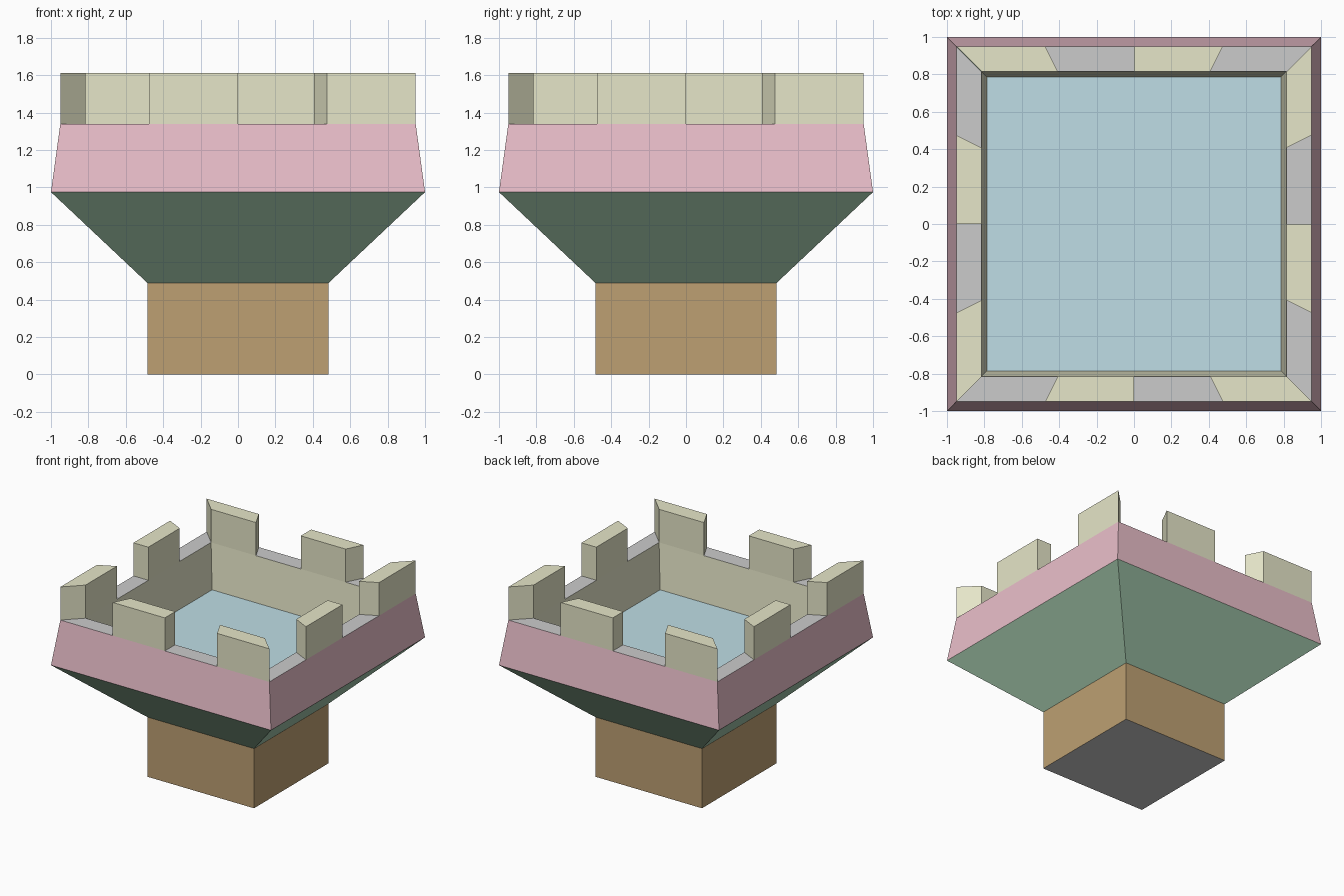
import bpy, bmesh
from mathutils import Matrix
from math import pi

if "Cube" in bpy.data.objects:
    bpy.data.objects.remove(bpy.data.objects["Cube"])


def material(name, rgb):
    m = bpy.data.materials.new(name)
    m.diffuse_color = (*rgb, 1)
    m.use_nodes = True
    m.node_tree.nodes["Principled BSDF"].inputs["Base Color"].default_value = m.diffuse_color
    return m


brown = material("brown", (0.51, 0.35, 0.17))
green = material("green", (0.40, 0.63, 0.45))
pink = material("pink", (0.82, 0.52, 0.59))
cream = material("cream", (0.79, 0.79, 0.58))
blue = material("blue", (0.52, 0.73, 0.79))


def make(name, quads, mat=None):
    bm = bmesh.new()
    for q in quads:
        bm.faces.new([bm.verts.new(p) for p in q])
    bmesh.ops.remove_doubles(bm, verts=bm.verts, dist=1e-5)
    me = bpy.data.meshes.new(name)
    bm.to_mesh(me)
    bm.free()
    ob = bpy.data.objects.new(name, me)
    bpy.context.collection.objects.link(ob)
    if mat:
        me.materials.append(mat)
    return ob


def square(h, z):
    return [(-h, -h, z), (h, -h, z), (h, h, z), (-h, h, z)]


def band(h0, z0, h1, z1):
    """Four-sided wall between two squares, facing outward when z1 > z0."""
    a, b = square(h0, z0), square(h1, z1)
    return [(a[i], a[(i + 1) % 4], b[(i + 1) % 4], b[i]) for i in range(4)]


POST, WIDE, OUT, INN, FLOOR = 0.485, 1.0, 0.95, 0.815, 0.785
Z_POST, Z_WIDE, Z_FLOOR, Z_RIM, Z_TOP = 0.49, 0.975, 0.97, 1.34, 1.612

# Tower shell from the ground up
make("post_underside", [square(POST, 0)[::-1]])
make("post", band(POST, 0, POST, Z_POST), brown)
make("flared_support", band(POST, Z_POST, WIDE, Z_WIDE), green)
make("parapet_outer_wall", band(WIDE, Z_WIDE, OUT, Z_RIM), pink)

# Recessed platform
make("parapet_inner_wall", band(INN, Z_RIM, FLOOR, Z_FLOOR), cream)
make("platform_floor", [square(FLOOR, Z_FLOOR)], blue)


# Rim: each side has four equal segments, alternately gap and merlon
def segment(i, z):
    t0, t1 = -1 + i / 2, -1 + (i + 1) / 2
    return [(t0 * OUT, -OUT, z), (t1 * OUT, -OUT, z),
            (t1 * INN, -INN, z), (t0 * INN, -INN, z)]


for side in range(4):
    turn = Matrix.Rotation(side * pi / 2, 4, 'Z')
    for i in range(4):
        if i % 2:
            lo, hi = segment(i, Z_RIM), segment(i, Z_TOP)
            quads = [(lo[k], lo[(k + 1) % 4], hi[(k + 1) % 4], hi[k])
                     for k in range(4)] + [hi]
            ob = make(f"merlon_{side}_{i}", quads, cream)
        else:
            ob = make(f"rim_gap_{side}_{i}", [segment(i, Z_RIM)])
        ob.data.transform(turn)
